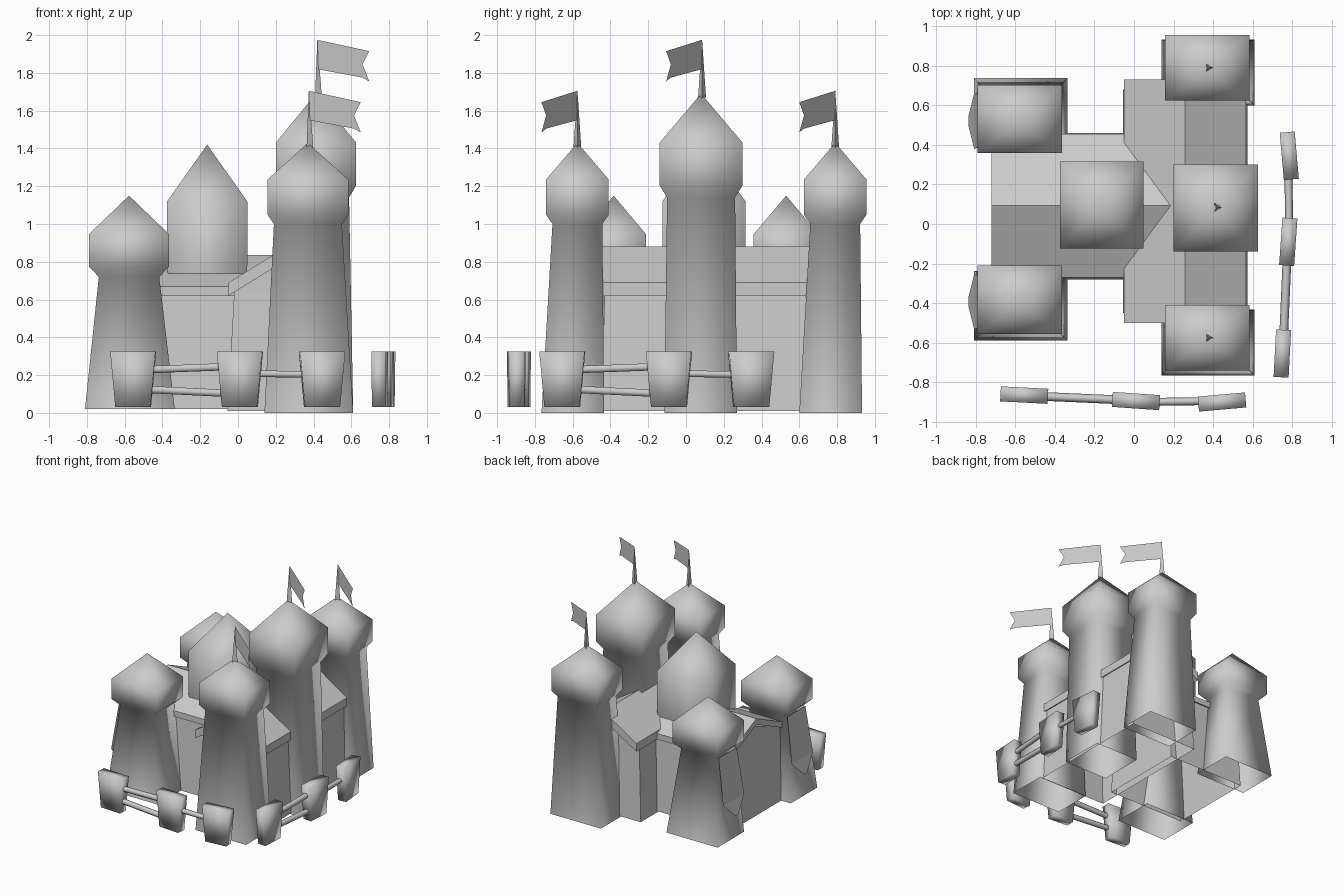
import bpy, math
from mathutils import Vector, Matrix

if "Cube" in bpy.data.objects:
    bpy.data.objects.remove(bpy.data.objects["Cube"])


def make(name, verts, faces, smooth=False):
    me = bpy.data.meshes.new(name)
    me.from_pydata([tuple(v) for v in verts], [], faces)
    me.update()
    for p in me.polygons:
        p.use_smooth = smooth
    ob = bpy.data.objects.new(name, me)
    bpy.context.collection.objects.link(ob)
    return ob


def loft(name, rings, apex=None, smooth=True, caps=False):
    """Stack of rectangles (x0, x1, y0, y1, z), optionally closed by a point."""
    verts, faces = [], []
    for x0, x1, y0, y1, z in rings:
        verts += [(x0, y0, z), (x1, y0, z), (x1, y1, z), (x0, y1, z)]
    for r in range(len(rings) - 1):
        for i in range(4):
            j = (i + 1) % 4
            faces.append((4*r + i, 4*r + j, 4*r + 4 + j, 4*r + 4 + i))
    t = 4 * (len(rings) - 1)
    if apex:
        verts.append(apex)
        faces += [(t + i, t + (i + 1) % 4, t + 4) for i in range(4)]
    if caps:
        faces += [(3, 2, 1, 0), (t, t + 1, t + 2, t + 3)]
    return make(name, verts, faces, smooth)


def rect(cx, cy, hx, hy, z):
    return (cx - hx, cx + hx, cy - hy, cy + hy, z)


def tower(name, base, cx, cy, neck, head, zs):
    """Flared shaft, bulging head and pointed top; zs = neck, low, high, apex."""
    return loft(name, [base, rect(cx, cy, *neck, zs[0]), rect(cx, cy, *head, zs[1]),
                       rect(cx, cy, *head, zs[2])], (cx, cy, zs[3]))


def flag(name, x, y, z):
    """Three-sided tapering pole with a swallow-tailed sheet."""
    pole = [(x + 0.024*math.cos(a), y + 0.024*math.sin(a), z - 0.02)
            for a in (0, 2*math.pi/3, 4*math.pi/3)] + [(x, y, z + 0.29)]
    make(name + "_pole", pole, [(0, 1, 3), (1, 2, 3), (2, 0, 3)])
    pts = [(0, 0.13), (0.87, 0.085), (1, 0.065), (0.87, 0.155), (1, 0.225), (0, 0.285)]
    sheet = [(x + 0.275*u, y - 0.19*u, z + h) for u, h in pts]
    make(name + "_sheet", sheet, [(0, 1, 3, 5), (1, 2, 3), (3, 4, 5)])


def gable_roof(name, a0, a1, b0, b1, eave, ridge, thick, along_x):
    """Folded slab: length a0..a1, span b0..b1."""
    prof = [(b0, eave), ((b0 + b1)/2, ridge), (b1, eave),
            (b1, eave - thick), ((b0 + b1)/2, ridge - thick), (b0, eave - thick)]
    verts = [((a, b, z) if along_x else (b, a, z)) for a in (a0, a1) for b, z in prof]
    faces = [(i, (i + 1) % 6, (i + 1) % 6 + 6, i + 6) for i in range(6)]
    faces += [(0, 1, 4, 5), (1, 2, 3, 4), (6, 7, 10, 11), (7, 8, 9, 10)]
    return make(name, verts, faces)


def house(name, lo, hi, z0, z1, ridge, along_x):
    """Open-bottomed walls with two gable triangles."""
    ob = [(*lo, z0), (*hi, z1)]
    loft(name + "_walls", ob, smooth=False)
    x0, x1, y0, y1 = hi
    if along_x:
        for i, x in enumerate((x0, x1)):
            make(f"{name}_gable_{i}", [(x, y0, z1), (x, y1, z1), (x, (y0 + y1)/2, ridge)], [(0, 1, 2)])
    else:
        for i, y in enumerate((y0, y1)):
            make(f"{name}_gable_{i}", [(x0, y, z1), (x1, y, z1), ((x0 + x1)/2, y, ridge)], [(0, 1, 2)])


# Tall side towers with flags
for name, cy in (("front_right", -0.575), ("back_right", 0.79)):
    tower(name + "_tower", (0.14, 0.61, cy - 0.19, cy + 0.142, 0.0), 0.37, cy,
          (0.18, 0.132), (0.214, 0.166), (1.0, 1.05, 1.235, 1.43))
    flag(name + "_flag", 0.375, cy, 1.42)

# Main tower with flag
tower("main_tower", (0.2, 0.61, -0.115, 0.27, 0.0), 0.413, 0.08,
      (0.175, 0.18), (0.213, 0.22), (1.14, 1.205, 1.43, 1.69))
flag("main_flag", 0.42, 0.085, 1.69)

# Short left towers, mirrored, each with a hanging banner
for name, cy, s in (("front_left", -0.383, 1), ("back_left", 0.53, -1)):
    ys = sorted((cy - 0.207*s, cy + 0.145*s))
    tower(name + "_tower", (-0.81, -0.335, *ys, 0.02), -0.577, cy,
          (0.16, 0.13), (0.213, 0.172), (0.72, 0.775, 0.945, 1.15))
    by = cy - 0.01
    make(name + "_banner", [(-0.752, by - 0.12, 0.72), (-0.752, by + 0.12, 0.72),
                            (-0.808, by + 0.14, 0.34), (-0.838, by + 0.02, 0.22),
                            (-0.838, by - 0.02, 0.22), (-0.808, by - 0.14, 0.34)],
         [(0, 1, 2, 5), (5, 2, 3, 4)])

# Middle tower rising from the roof
loft("middle_tower", [rect(-0.163, 0.095, 0.2, 0.208, 0.64), rect(-0.163, 0.095, 0.212, 0.22, 0.78),
                      rect(-0.163, 0.095, 0.212, 0.22, 1.12)], (-0.163, 0.095, 1.42))

# Two crossing halls
house("right_hall", (-0.055, 0.575, -0.45, 0.68), (-0.02, 0.54, -0.43, 0.65), 0.01, 0.64, 0.82, False)
gable_roof("right_hall_roof", -0.5, 0.73, -0.05, 0.565, 0.69, 0.88, 0.07, False)
house("left_hall", (-0.72, 0.0, -0.28, 0.46), (-0.7, 0.0, -0.245, 0.43), 0.02, 0.635, 0.77, True)
gable_roof("left_hall_roof", -0.72, 0.21, -0.27, 0.455, 0.67, 0.835, 0.05, True)


# Fences: the same run in front and turned onto the right side
def rail(name, a, b, r, mat):
    a, b = Vector(a), Vector(b)
    d = (b - a).normalized()
    u = d.cross(Vector((0, 0, 1))).normalized()
    v = u.cross(d)
    verts = [mat @ (p + r*(math.cos(t*math.pi/3)*u + math.sin(t*math.pi/3)*v))
             for p in (a, b) for t in range(6)]
    make(name, verts, [(i, (i + 1) % 6, (i + 1) % 6 + 6, i + 6) for i in range(6)], True)


def fence(name, mat):
    posts = [(-0.555, -0.865, -3), (0.01, -0.895, -4), (0.445, -0.9, 5)]
    for i, (x, y, ang) in enumerate(posts):
        ob = loft(f"{name}_post_{i + 1}", [rect(0, 0, 0.093, 0.036, 0.03), rect(0, 0, 0.12, 0.038, 0.325)],
                  caps=True)
        ob.data.transform(mat @ Matrix.Translation((x, y, 0)) @ Matrix.Rotation(math.radians(ang), 4, 'Z'))
    rail(name + "_rail_upper", (-0.5, -0.87, 0.228), (-0.05, -0.89, 0.245), 0.022, mat)
    rail(name + "_rail_lower", (-0.5, -0.87, 0.125), (-0.05, -0.89, 0.103), 0.022, mat)
    rail(name + "_rail_single", (0.06, -0.9, 0.208), (0.4, -0.895, 0.203), 0.02, mat)


fence("front_fence", Matrix.Identity(4))
fence("side_fence", Matrix.Translation((-0.115, -0.1, 0)) @ Matrix.Rotation(math.pi/2, 4, 'Z'))
